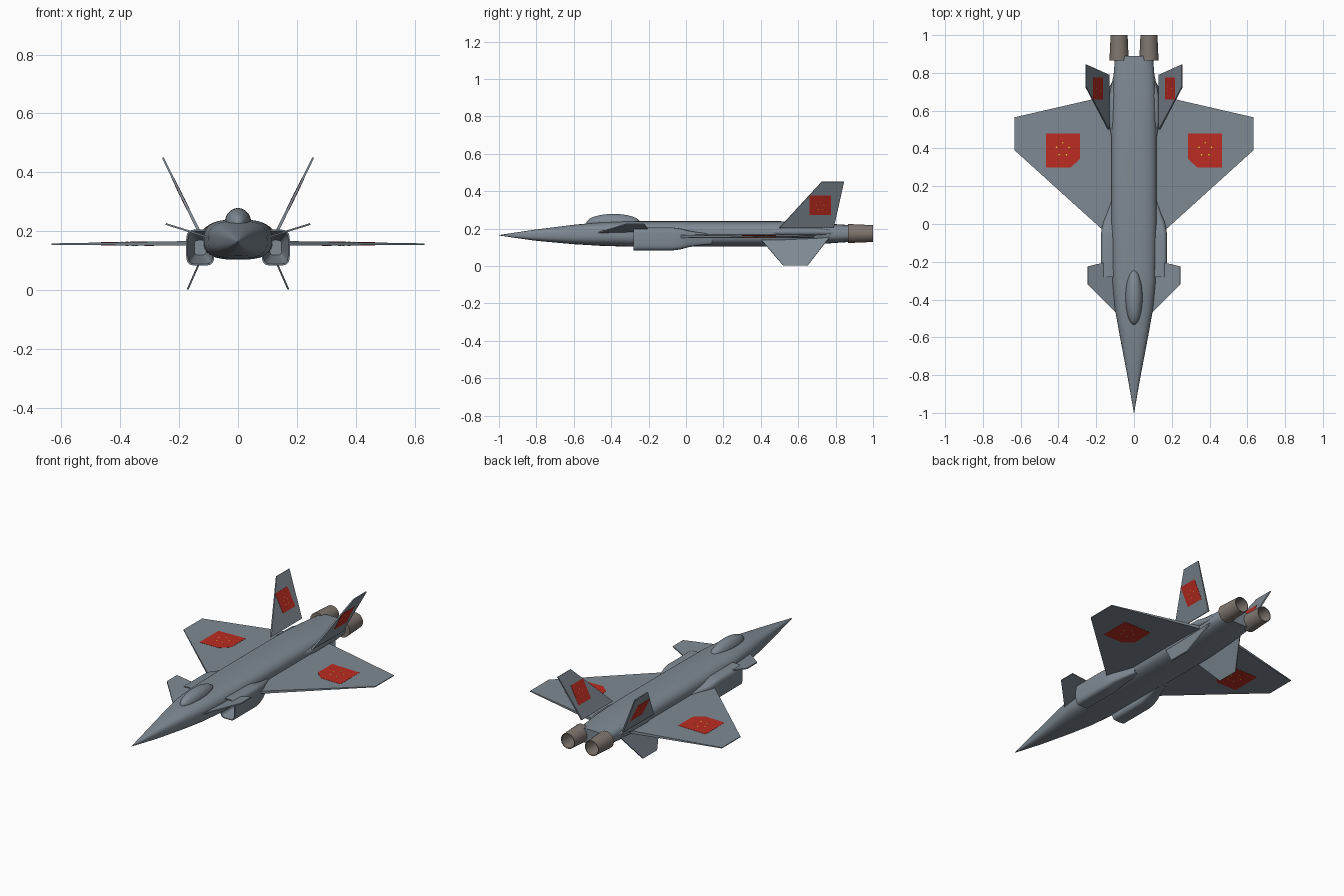
import bpy, bmesh, math
from mathutils import Vector

if "Cube" in bpy.data.objects:
    bpy.data.objects.remove(bpy.data.objects["Cube"], do_unlink=True)


def material(name, rgb):
    m = bpy.data.materials.new(name)
    m.use_nodes = True
    m.diffuse_color = (*rgb, 1)
    m.node_tree.nodes["Principled BSDF"].inputs["Base Color"].default_value = (*rgb, 1)
    return m


grey = material("blue grey paint", (0.21, 0.25, 0.29))
brown = material("burnt metal", (0.21, 0.18, 0.16))
red = material("red paint", (0.5, 0.025, 0.015))
yellow = material("yellow paint", (0.8, 0.6, 0.05))


def finish(name, bm, mat, smooth=False):
    bmesh.ops.recalc_face_normals(bm, faces=bm.faces)
    mesh = bpy.data.meshes.new(name)
    bm.to_mesh(mesh)
    bm.free()
    mesh.materials.append(mat)
    obj = bpy.data.objects.new(name, mesh)
    bpy.context.collection.objects.link(obj)
    if smooth:
        bpy.ops.object.select_all(action="DESELECT")
        obj.select_set(True)
        bpy.context.view_layer.objects.active = obj
        bpy.ops.object.shade_smooth_by_angle(angle=math.radians(35))
    return obj


def loft(name, sections, mat, power=2.0, side=1, count=32):
    """Skin superellipse sections given as (y, centre x, centre z, radius x, radius z)."""
    bm = bmesh.new()
    rings = []
    for y, cx, cz, rx, rz in sections:
        ring = []
        for i in range(count):
            a = math.tau * i / count
            c, s = math.cos(a), math.sin(a)
            px = math.copysign(abs(c) ** (2 / power), c)
            pz = math.copysign(abs(s) ** (2 / power), s)
            ring.append(bm.verts.new((side * (cx + rx * px), y, cz + rz * pz)))
        rings.append(ring)
    for a, b in zip(rings, rings[1:]):
        for i in range(count):
            j = (i + 1) % count
            bm.faces.new((a[i], a[j], b[j], b[i]))
    bm.faces.new(rings[0])
    bm.faces.new(rings[-1])
    return finish(name, bm, mat, True)


def slab(name, points, normal, low, high, mat, side):
    """Flat panel between two offsets, which may vary from point to point."""
    bm = bmesh.new()
    n = Vector(normal).normalized()
    layers = []
    for offset in (low, high):
        layer = []
        for p in points:
            q = Vector(p) + n * offset(p)
            layer.append(bm.verts.new((side * q.x, q.y, q.z)))
        bm.faces.new(layer)
        layers.append(layer)
    a, b = layers
    for i in range(len(a)):
        j = (i + 1) % len(a)
        bm.faces.new((a[i], a[j], b[j], b[i]))
    return finish(name, bm, mat)


def fin(name, points, normal, half, side):
    slab(name, points, normal, lambda p: -half(p), half, grey, side)


def badge(name, points, flecks, normal, half, side):
    """Painted patch with small flecks on both faces of a fin."""
    for face, label in ((1, "outer"), (-1, "inner")):
        def level(d):
            return lambda p: face * (half(p) + d)
        slab(f"{name}_{label}", points, normal, level(-0.0005), level(0.001), red, side)
        for k, fleck in enumerate(flecks):
            slab(f"{name}_{label}_fleck_{k}", fleck, normal, level(0.0005), level(0.0015), yellow, side)


def fleck_ring(u, v, radius, size, place):
    """Five small diamonds around a centre."""
    out = []
    for k in range(5):
        a = math.tau * (k + 0.25) / 5
        cu, cv = u + radius * math.cos(a), v + radius * math.sin(a)
        out.append([place(cu + size * i, cv + size * j) for i, j in ((1, 0), (0, 1), (-1, 0), (0, -1))])
    return out


# Fuselage: y, half width, bottom, top
stations = [(-1, 0.001, 0.164, 0.166), (-0.9, 0.018, 0.149, 0.181), (-0.8, 0.036, 0.135, 0.196),
            (-0.6, 0.074, 0.117, 0.221), (-0.45, 0.101, 0.108, 0.235), (-0.3, 0.115, 0.104, 0.24),
            (0, 0.12, 0.104, 0.24), (0.5, 0.12, 0.104, 0.24), (0.7, 0.115, 0.117, 0.231),
            (0.89, 0.1, 0.13, 0.218)]
loft("fuselage", [(y, 0, (b + t) / 2, w, (t - b) / 2) for y, w, b, t in stations], grey, 2.8, 1, 48)

# Canopy
bm = bmesh.new()
bmesh.ops.create_uvsphere(bm, u_segments=32, v_segments=20, radius=1)
for v in bm.verts:
    v.co = (v.co.x * 0.045, v.co.y * 0.145 - 0.388, v.co.z * 0.05 + 0.229)
finish("canopy", bm, grey, True)


# Surfaces that lie on slanted planes
def wing_at(x, y):
    return (x, y, 0.16 - 0.005 * x)


def canard_at(x, y):
    return (x, y, 0.18 + 0.31 * (x - 0.1))


def tail_at(y, z):
    return (0.135 + 0.49 * (z - 0.205), y, z)


def ventral_at(y, z):
    return (0.115 + 0.44 * (0.13 - z), y, z)


def wing_half(p):
    return 0.01 - 0.012 * p[0]


def tail_half(p):
    return 0.005 - 0.008 * (p[2] - 0.205)


def thin_half(p):
    return 0.003


wing_outline = [(0.09, -0.1), (0.632, 0.39), (0.632, 0.565), (0.09, 0.69)]
wing_patch = [(0.285, 0.48), (0.465, 0.48), (0.465, 0.3), (0.335, 0.3), (0.285, 0.345)]
canard_outline = [(0.09, -0.475), (0.245, -0.32), (0.245, -0.225), (0.09, -0.187)]
tail_outline = [(0.5, 0.205), (0.725, 0.45), (0.845, 0.45), (0.79, 0.205)]
tail_patch = [(0.66, 0.275), (0.775, 0.275), (0.775, 0.38), (0.66, 0.38)]
ventral_outline = [(0.385, 0.16), (0.52, 0.003), (0.65, 0.003), (0.772, 0.16)]

for side, tag in ((1, "left"), (-1, "right")):
    # Intake with a hollow funnel mouth
    loft(f"{tag}_intake", [(-0.12, 0.128, 0.145, 0.02, 0.025), (-0.28, 0.128, 0.145, 0.043, 0.056),
                           (-0.28, 0.128, 0.145, 0.048, 0.061), (-0.07, 0.128, 0.145, 0.048, 0.061),
                           (-0.03, 0.126, 0.145, 0.046, 0.056), (0.01, 0.121, 0.145, 0.042, 0.045),
                           (0.06, 0.11, 0.145, 0.032, 0.036), (0.14, 0.095, 0.145, 0.02, 0.028)],
         grey, 4.5, side)

    # Exhaust nozzle, open at the back
    loft(f"{tag}_nozzle", [(0.865, 0.079, 0.174, 0.051, 0.051), (1, 0.079, 0.174, 0.045, 0.045),
                           (1, 0.079, 0.174, 0.041, 0.041), (0.9, 0.079, 0.174, 0.038, 0.038)],
         brown, 2, side)

    # Small fairing that carries the tail
    loft(f"{tag}_tail_fairing", [(0.42, 0.105, 0.18, 0.008, 0.01), (0.55, 0.115, 0.185, 0.02, 0.022),
                                 (0.68, 0.112, 0.185, 0.02, 0.022), (0.79, 0.1, 0.18, 0.008, 0.01)],
         grey, 2, side, 16)

    # Wings, canards, tails and ventral fins
    flat, lean = (0.005, 0, 1), (1, 0, -0.49)
    fin(f"{tag}_wing", [wing_at(*p) for p in wing_outline], flat, wing_half, side)
    fin(f"{tag}_canard", [canard_at(*p) for p in canard_outline], (-0.31, 0, 1), thin_half, side)
    fin(f"{tag}_tail", [tail_at(*p) for p in tail_outline], lean, tail_half, side)
    fin(f"{tag}_ventral_fin", [ventral_at(*p) for p in ventral_outline], (1, 0, 0.44), thin_half, side)

    # Painted patches
    badge(f"{tag}_wing_patch", [wing_at(*p) for p in wing_patch],
          fleck_ring(0.377, 0.395, 0.035, 0.005, wing_at), flat, wing_half, side)
    badge(f"{tag}_tail_patch", [tail_at(*p) for p in tail_patch],
          fleck_ring(0.718, 0.322, 0.02, 0.003, tail_at), lean, tail_half, side)
